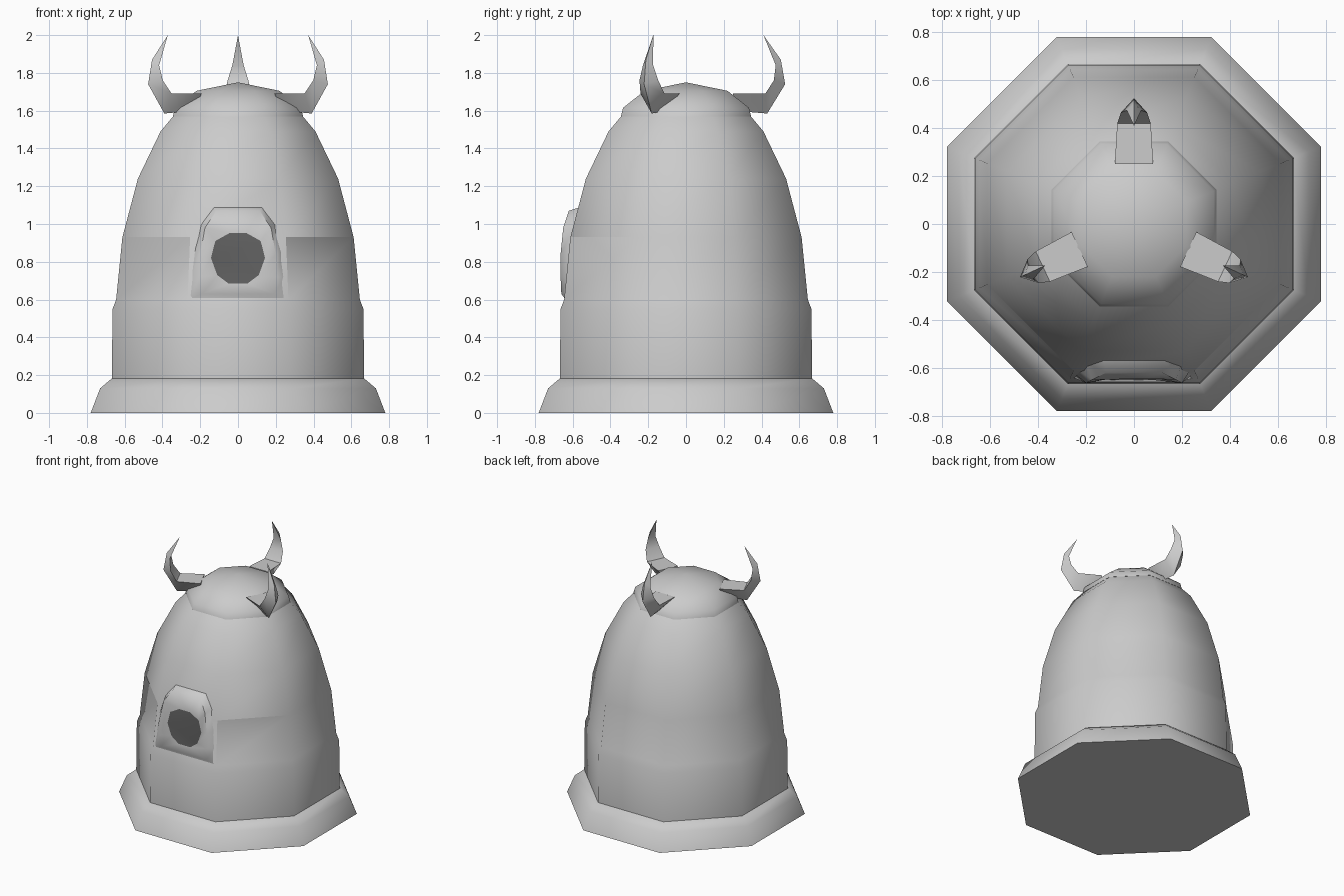
import bpy, bmesh, math
from mathutils import Vector

cube = bpy.data.objects.get("Cube")
if cube:
    bpy.data.objects.remove(cube, do_unlink=True)


def material(name, value):
    m = bpy.data.materials.new(name)
    m.use_nodes = True
    color = (value, value, value, 1)
    m.diffuse_color = color
    m.node_tree.nodes["Principled BSDF"].inputs["Base Color"].default_value = color
    return m


GREY = material("light_grey", 0.6)
DARK = material("dark_grey", 0.12)


def loft(name, rings, angle=50):
    """Bridge equal rings of points, cap both ends, shade smooth by angle."""
    bm = bmesh.new()
    loops = [[bm.verts.new(p) for p in ring] for ring in rings]
    n = len(loops[0])
    for a, b in zip(loops, loops[1:]):
        for i in range(n):
            j = (i + 1) % n
            bm.faces.new((a[i], a[j], b[j], b[i]))
    bm.faces.new(loops[0][::-1])
    bm.faces.new(loops[-1])
    bmesh.ops.remove_doubles(bm, verts=bm.verts, dist=0.0005)
    bmesh.ops.recalc_face_normals(bm, faces=bm.faces)
    mesh = bpy.data.meshes.new(name)
    bm.to_mesh(mesh)
    bm.free()
    mesh.shade_smooth()
    mesh.set_sharp_from_angle(angle=math.radians(angle))
    mesh.materials.append(GREY)
    ob = bpy.data.objects.new(name, mesh)
    bpy.context.collection.objects.link(ob)
    return ob


def octagon(apothem, z):
    r = apothem / math.cos(math.pi / 8)
    turns = [math.pi / 8 + k * math.pi / 4 for k in range(8)]
    return [(r * math.cos(t), r * math.sin(t), z) for t in turns]


def lathe(name, profile):
    return loft(name, [octagon(a, z) for a, z in profile])


# Flared foot, tapered body and cap
lathe("base_skirt", [(0.78, 0), (0.73, 0.13), (0.665, 0.185)])
body = lathe("body", [(0.668, 0.18), (0.664, 0.55), (0.645, 0.6), (0.612, 0.93),
                      (0.53, 1.24), (0.41, 1.49), (0.335, 1.58)])
lathe("cap", [(0.345, 1.57), (0.333, 1.615), (0.22, 1.705), (0, 1.75)])

# Creases over the diagonal wall panels and beside the front panel
for edge in body.data.edges:
    a, b = (body.data.vertices[i].co for i in edge.vertices)
    mid, d = (a + b) / 2, b - a
    diagonal = abs(d.z) < 0.01 and min(abs(d.x), abs(d.y)) > 0.1
    upright = abs(d.z) > 0.2 and mid.y < -0.5
    if (diagonal and abs(mid.z - 0.93) < 0.01) or (upright and 0.6 < mid.z < 0.93):
        edge.use_edge_sharp = True


# Rounded surround with a dark opening on the front
def mirrored(half):
    return half + [(-x, y, z) for x, y, z in reversed(half)]


outer = [(0.13, -0.56, 1.09), (0.2, -0.58, 1.0), (0.235, -0.61, 0.85),
         (0.25, -0.625, 0.72), (0.262, -0.638, 0.6)]
crown = [(0.115, -0.62, 1.07), (0.175, -0.65, 0.98), (0.2, -0.664, 0.84),
         (0.2, -0.664, 0.72), (0.19, -0.66, 0.63)]
opening = [(0.045, -0.648, 0.952), (0.12, -0.648, 0.91), (0.143, -0.648, 0.82),
           (0.11, -0.648, 0.73), (0.05, -0.648, 0.685)]
surround = loft("opening_surround", [mirrored(r) for r in (outer, crown, opening)], 60)
surround.data.materials.append(DARK)
for face in surround.data.polygons:
    if len(face.vertices) > 4 and face.normal.y < 0:
        face.material_index = 1

# Three curved horns: inner (r, z), outer (r, z), half width
SECTIONS = [((0.25, 1.692), (0.25, 1.6), 0.08),
            ((0.42, 1.69), (0.43, 1.585), 0.07),
            ((0.465, 1.76), (0.525, 1.74), 0.055),
            ((0.475, 1.84), (0.502, 1.87), 0.03),
            ((0.41, 2.0), (0.41, 2.0), 0)]
for name, degrees in (("horn_back", 90), ("horn_left", -25), ("horn_right", 205)):
    t = math.radians(degrees)
    out = Vector((math.cos(t), math.sin(t), 0))
    side = Vector((-out.y, out.x, 0))
    up = Vector((0, 0, 1))
    rings = []
    for (ri, zi), (ro, zo), w in SECTIONS:
        inner = out * ri + up * zi
        rings.append([inner - side * w, inner + side * w, out * ro + up * zo])
    loft(name, rings)
